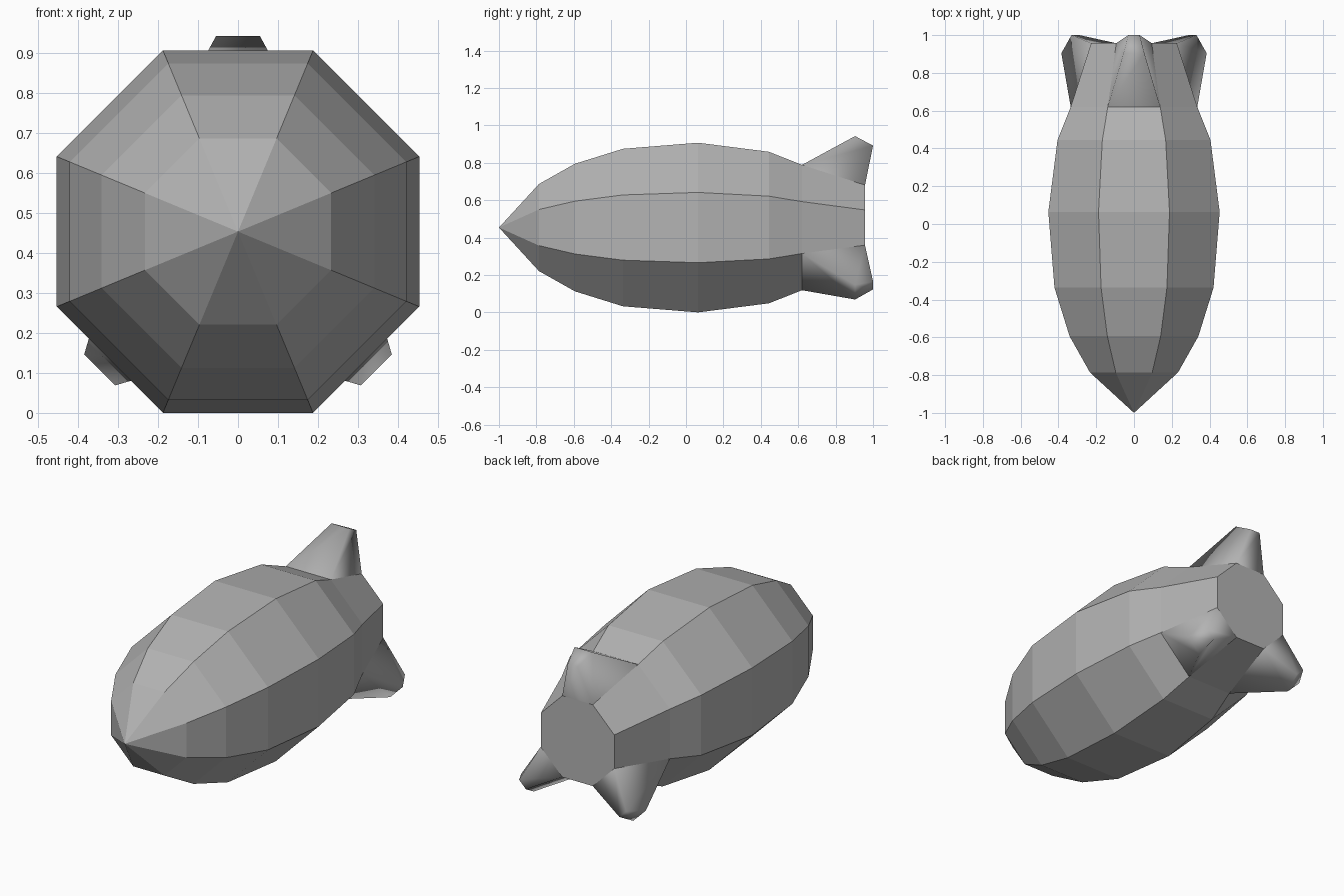
import bpy
import bmesh
import math
from mathutils import Matrix, Vector

default_cube = bpy.data.objects.get("Cube")
if default_cube:
    bpy.data.objects.remove(default_cube, do_unlink=True)

SIDES = 8
AXIS_Z = 0.4535
HALF = math.tan(math.pi / SIDES)      # half side length per unit of apothem


def make_material(name, value):
    mat = bpy.data.materials.new(name)
    mat.use_nodes = True
    colour = (value, value, value, 1)
    mat.diffuse_color = colour
    for node in mat.node_tree.nodes:
        if node.type == 'BSDF_PRINCIPLED':
            node.inputs["Base Color"].default_value = colour
    return mat


def make_object(name, bm, mat, smooth):
    mesh = bpy.data.meshes.new(name)
    for face in bm.faces:
        face.smooth = smooth
    bm.to_mesh(mesh)
    bm.free()
    mesh.materials.append(mat)
    obj = bpy.data.objects.new(name, mesh)
    bpy.context.collection.objects.link(obj)
    obj.location.z = AXIS_Z
    return obj


grey = make_material("plain grey", 0.45)

# Hull: octagonal rings along y, given as (y, apothem)
rings = [(-0.786, 0.233), (-0.594, 0.341), (-0.337, 0.421), (0.064, 0.4535),
         (0.444, 0.405), (0.62, 0.335), (0.957, 0.227)]
bm = bmesh.new()
loops = []
for y, apothem in rings:
    radius = apothem / math.cos(math.pi / SIDES)
    angles = [(i + 0.5) * math.tau / SIDES for i in range(SIDES)]
    loops.append([bm.verts.new((radius * math.cos(a), y, radius * math.sin(a)))
                  for a in angles])
nose = bm.verts.new((0, -1, 0))
tail = bm.verts.new((0, rings[-1][0], 0))
for i in range(SIDES):
    j = (i + 1) % SIDES
    for a, b in zip(loops, loops[1:]):
        bm.faces.new((a[i], a[j], b[j], b[i]))
    bm.faces.new((nose, loops[0][j], loops[0][i]))
    bm.faces.new((tail, loops[-1][i], loops[-1][j]))
bmesh.ops.recalc_face_normals(bm, faces=bm.faces[:])
make_object("hull", bm, grey, False)


# Tail fins: each grows from one whole side of the hull's last section
def make_fin(name, angle):
    bm = bmesh.new()

    def quad(front, back):
        points = []
        for (y, r, w), signs in ((front, (-1, 1)), (back, (1, -1))):
            points += [bm.verts.new((s * w, y, r)) for s in signs]
        return points

    (y0, r0), (y1, r1) = rings[-2], rings[-1]
    base = quad((y0, r0, r0 * HALF), (y1, r1, r1 * HALF))
    tip = quad((0.904, 0.489, 0.055), (1.0, 0.438, 0.03))
    bm.faces.new(tip)
    root = bm.faces.new(base[::-1])
    for i in range(4):
        j = (i + 1) % 4
        bm.faces.new((base[i], base[j], tip[j], tip[i]))
    bmesh.ops.recalc_face_normals(bm, faces=bm.faces[:])
    bmesh.ops.delete(bm, geom=[root], context='FACES_ONLY')
    bm.transform(Matrix.Rotation(angle, 4, Vector((0, 1, 0))))
    make_object(name, bm, grey, True)


make_fin("top_fin", 0)
make_fin("left_fin", math.radians(135))
make_fin("right_fin", math.radians(-135))
